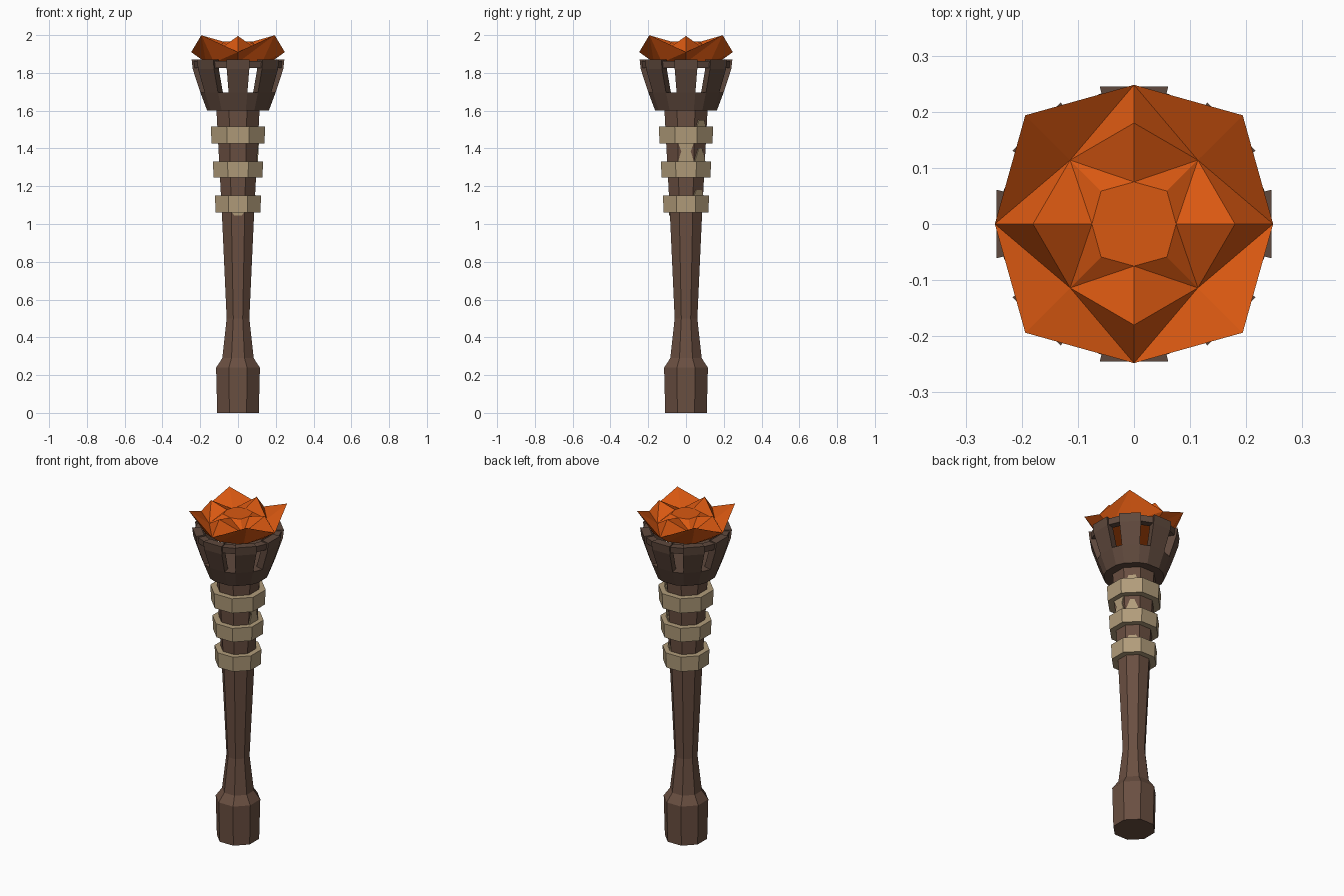
import bpy, bmesh, math
from mathutils import Vector

if "Cube" in bpy.data.objects:
    bpy.data.objects.remove(bpy.data.objects["Cube"])


def material(name, r, g, b):
    lin = lambda c: (c / 255 / 12.92) if c < 10 else ((c / 255 + 0.055) / 1.055) ** 2.4
    m = bpy.data.materials.new(name)
    m.diffuse_color = (lin(r), lin(g), lin(b), 1)
    m.use_nodes = True
    m.node_tree.nodes["Principled BSDF"].inputs["Base Color"].default_value = m.diffuse_color
    return m


WOOD = material("brown wood", 106, 79, 65)
DARK = material("dark wood", 95, 73, 61)
CLOTH = material("tan cloth", 177, 156, 122)
FIRE = material("orange flame", 217, 88, 17)


def make(name, bm, mat):
    bmesh.ops.recalc_face_normals(bm, faces=bm.faces)
    me = bpy.data.meshes.new(name)
    bm.to_mesh(me)
    bm.free()
    me.materials.append(mat)
    ob = bpy.data.objects.new(name, me)
    bpy.context.collection.objects.link(ob)
    return ob


def polar(r, deg, z):
    a = math.radians(deg)
    return Vector((r * math.cos(a), r * math.sin(a), z))


def loft(name, profile, angles, mat, closed=False):
    """Stack rings of (radius, z); closed joins last ring to first, otherwise cap both ends."""
    bm = bmesh.new()
    rings = [[bm.verts.new(polar(r, a, z)) for a in angles] for r, z in profile]
    pairs = list(zip(rings, rings[1:]))
    if closed:
        pairs.append((rings[-1], rings[0]))
    else:
        bm.faces.new(rings[0])
        bm.faces.new(rings[-1])
    n = len(angles)
    for lo, hi in pairs:
        for i in range(n):
            j = (i + 1) % n
            bm.faces.new((lo[i], lo[j], hi[j], hi[i]))
    return make(name, bm, mat)


def hexa(name, lower, upper, mat):
    """Six-sided block from four lower and four upper corners."""
    bm = bmesh.new()
    lo = [bm.verts.new(p) for p in lower]
    hi = [bm.verts.new(p) for p in upper]
    bm.faces.new(lo)
    bm.faces.new(hi)
    for i in range(4):
        j = (i + 1) % 4
        bm.faces.new((lo[i], lo[j], hi[j], hi[i]))
    return make(name, bm, mat)


OCT = [22.5 + 45 * i for i in range(8)]
K = 1 / math.cos(math.pi / 8)          # flat distance -> corner radius

# Octagonal handle with a heavy foot
loft("handle", [(r * K, z) for r, z in
     [(.11, 0), (.116, .24), (.083, .29), (.06, .5), (.085, 1.05), (.115, 1.62)]], OCT, WOOD)

# Cloth bands around the handle
for i, (r, z0, z1) in enumerate([(.122, 1.06, 1.15), (.133, 1.245, 1.33), (.144, 1.425, 1.515)]):
    loft(f"cloth_band_{i + 1}", [(r * K * .97, z0), (r * K, z1)], OCT, CLOTH)


# Loose cloth patches lying on handle faces between the bands
def patch(name, deg, z0, z1, w0, w1):
    def edge(z, w):
        d = .085 + .0545 * (z - 1.05)
        c, s = math.cos(math.radians(deg)), math.sin(math.radians(deg))
        return [Vector((c * x - s * y, s * x + c * y, z)) for x, y in
                [(d - .01, -w), (d + .005, -w), (d + .005, w), (d - .01, w)]]
    hexa(name, edge(z0, w0), edge(z1, w1), CLOTH)


patch("cloth_patch_lower", 0, 1.33, 1.385, .042, .025)
patch("cloth_patch_upper", 0, 1.385, 1.43, .025, .042)
patch("cloth_patch_side", 45, 1.33, 1.40, .04, .012)
patch("cloth_patch_top", 45, 1.51, 1.55, .035, .02)
patch("cloth_patch_low", 45, 1.15, 1.18, .035, .02)
patch("cloth_patch_hem", 270, 1.045, 1.065, .02, .035)

# Cup with solid base, upright posts and a recessed rim, leaving windows between
HALF = 14
CUP = [45 * i + s * HALF for i in range(8) for s in (-1, 1)]
loft("cup_base", [(.168, 1.6), (.205, 1.695)], CUP, DARK)
for i in range(8):
    a, b = 45 * i - HALF, 45 * i + HALF

    def ring(r, z):
        return [polar(r, a, z), polar(r, b, z), polar(r - .05, b, z), polar(r - .05, a, z)]
    lower, mid, upper = ring(.205, 1.695), ring(.247, 1.82), ring(.253, 1.87)
    hexa(f"cup_post_{i + 1}", lower, mid, DARK)
    hexa(f"cup_post_top_{i + 1}", mid, upper, DARK)
loft("cup_rim", [(.236, 1.825), (.24, 1.862), (.195, 1.862), (.195, 1.825)], CUP, DARK, closed=True)

# Faceted flame: spiky outer ring, four inner ridges, low plateau
bm = bmesh.new()


def flame_ring(axis, diag):
    return [bm.verts.new(polar(*((axis[0], 45 * i, axis[1]) if i % 2 == 0
                                 else (diag[0], 45 * i, diag[1])))) for i in range(8)]


base = flame_ring((.17, 1.855), (.18, 1.855))
outer = flame_ring((.248, 1.91), (.274, 2.0))
inner = flame_ring((.075, 1.965), (.083, 1.965))
valley = [bm.verts.new(polar(.161, 45 + 90 * q, 1.915)) for q in range(4)]
peak = [bm.verts.new(polar(.18, 90 * q, 1.995)) for q in range(4)]
bm.faces.new(base)
bm.faces.new(inner)
for i in range(8):
    j = (i + 1) % 8
    bm.faces.new((base[i], base[j], outer[j]))
    bm.faces.new((base[i], outer[j], outer[i]))
for q in range(4):
    for v, side in ((valley[q], 1), (valley[q - 1], -1)):
        ax, dg = 2 * q, (2 * q + side) % 8
        bm.faces.new((outer[ax], outer[dg], v))
        bm.faces.new((outer[ax], v, peak[q]))
        bm.faces.new((peak[q], v, inner[ax]))
        bm.faces.new((inner[ax], v, inner[dg]))
make("flame", bm, FIRE)
